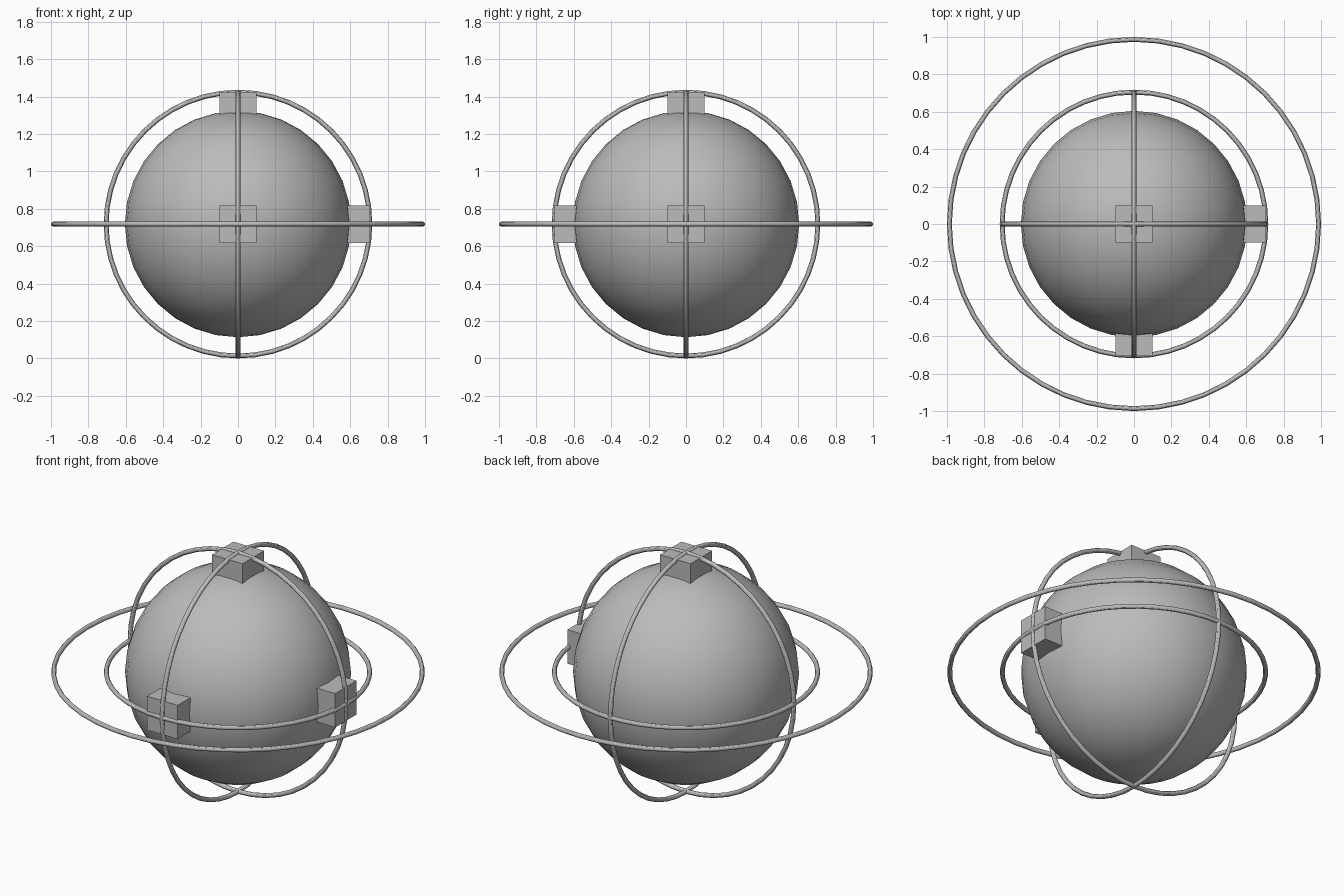
import bpy
from math import pi

# Remove the default cube
cube = bpy.data.objects.get("Cube")
if cube:
    bpy.data.objects.remove(cube, do_unlink=True)

CENTRE = 0.718
SPHERE_R = 0.605
RING_R = 0.705
TUBE_R = 0.013

grey = bpy.data.materials.new("grey")
grey.use_nodes = True
colour = (0.5, 0.5, 0.5, 1)
grey.diffuse_color = colour
grey.node_tree.nodes["Principled BSDF"].inputs["Base Color"].default_value = colour


def finish(name, smooth):
    obj = bpy.context.object
    obj.name = name
    obj.data.materials.append(grey)
    if smooth:
        bpy.ops.object.shade_smooth_by_angle()


def ring(name, radius, rotation=(0, 0, 0)):
    bpy.ops.mesh.primitive_torus_add(
        major_radius=radius, minor_radius=TUBE_R, major_segments=48,
        minor_segments=12, location=(0, 0, CENTRE), rotation=rotation)
    finish(name, True)


def block(name, x, y, z):
    bpy.ops.mesh.primitive_cube_add(
        size=0.2, location=(x * SPHERE_R, y * SPHERE_R, CENTRE + z * SPHERE_R))
    finish(name, False)


# Central body
bpy.ops.mesh.primitive_uv_sphere_add(
    segments=32, ring_count=16, radius=SPHERE_R, location=(0, 0, CENTRE))
finish("body_sphere", True)

# Three close rings, one per axis, and the wide level ring
ring("level_ring", RING_R)
ring("front_ring", RING_R, (pi / 2, 0, 0))
ring("side_ring", RING_R, (0, pi / 2, 0))
ring("wide_ring", 1 - TUBE_R)

# Blocks half sunk in the body
block("front_block", 0, -1, 0)
block("left_block", 1, 0, 0)
block("top_block", 0, 0, 1)
